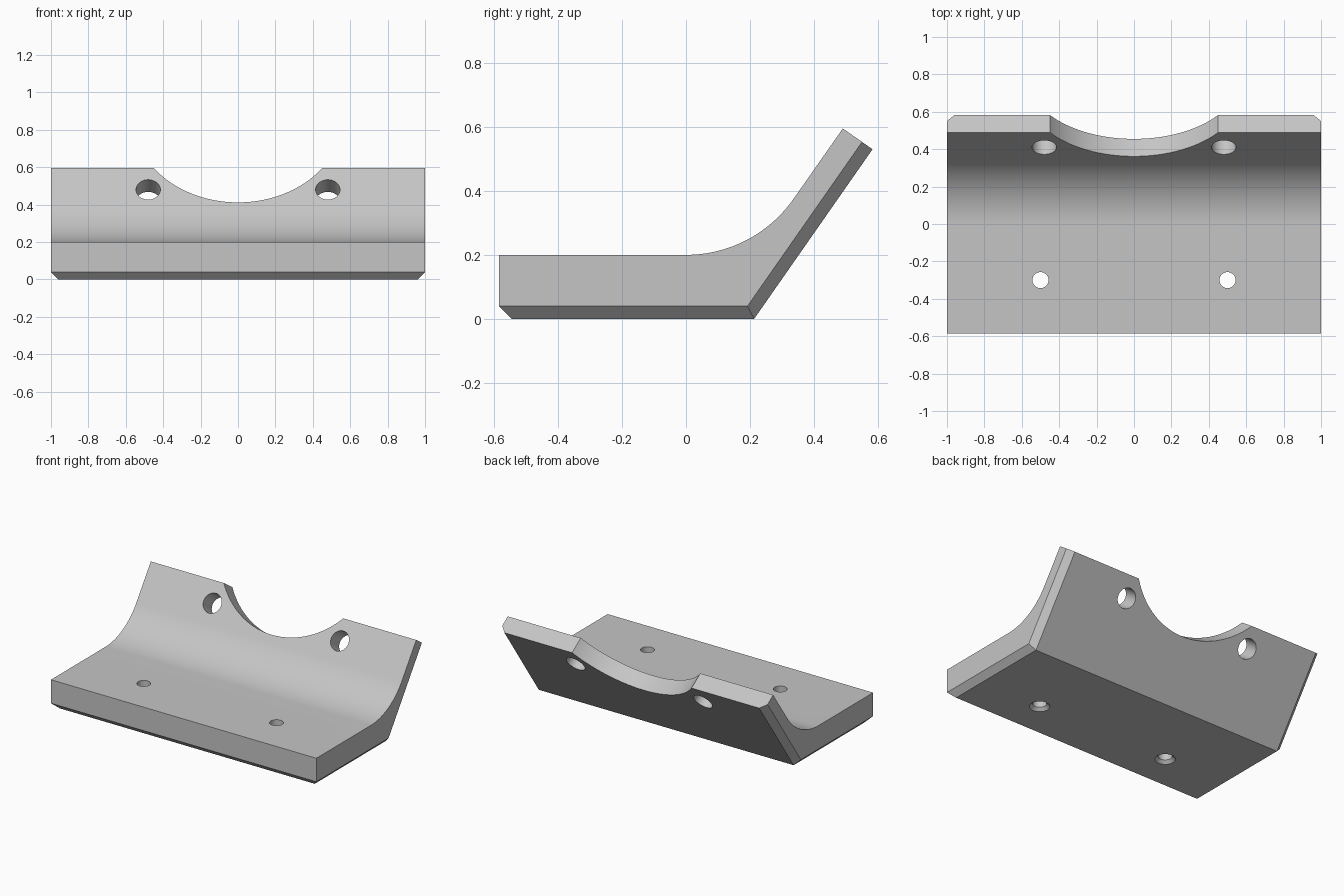
import bpy, bmesh
from math import sin, cos, radians
from mathutils import Matrix, Vector

cube = bpy.data.objects.get("Cube")
if cube:
    bpy.data.objects.remove(cube, do_unlink=True)

TILT = radians(55)          # slope of the back plate
FILLET = 0.41               # inner bend radius
CHAMFER = 0.04
HALF_W = 1.0

grey = bpy.data.materials.new("light_grey")
grey.use_nodes = True
colour = (0.56, 0.56, 0.56, 1)
grey.diffuse_color = colour
grey.node_tree.nodes["Principled BSDF"].inputs["Base Color"].default_value = colour


def make_object(name, bm):
    bmesh.ops.recalc_face_normals(bm, faces=bm.faces)
    mesh = bpy.data.meshes.new(name)
    bm.to_mesh(mesh)
    bm.free()
    mesh.materials.append(grey)
    ob = bpy.data.objects.new(name, mesh)
    bpy.context.collection.objects.link(ob)
    return ob


def cutter(name, centre, r_low, r_high, depth, tilt=0.0, segments=48):
    bm = bmesh.new()
    bmesh.ops.create_cone(bm, cap_ends=True, segments=segments,
                          radius1=r_low, radius2=r_high, depth=depth,
                          matrix=Matrix.Translation(centre) @ Matrix.Rotation(tilt, 4, 'X'))
    ob = make_object(name, bm)
    ob.hide_render = True
    return ob


# Side profile (y, z): flat base, curved bend, sloping back plate
profile = [(-0.585, 0), (0.213, 0), (0.583, 0.53), (0.49, 0.595)]
steps = 24
for i in range(steps, -1, -1):
    a = TILT * i / steps
    profile.append((FILLET * sin(a), 0.2 + FILLET * (1 - cos(a))))
profile.append((-0.585, 0.2))

bm = bmesh.new()
rings = [[bm.verts.new((x, y, z)) for y, z in profile] for x in (-HALF_W, HALF_W)]
bm.faces.new(rings[0])
bm.faces.new(rings[1][::-1])
n = len(profile)
for i in range(n):
    j = (i + 1) % n
    bm.faces.new((rings[0][i], rings[1][i], rings[1][j], rings[0][j]))
bmesh.ops.recalc_face_normals(bm, faces=bm.faces)

# Chamfer the front bottom edge and the outer side edges
edges = [bm.edges.get((rings[0][0], rings[1][0]))]
for ring in rings:
    edges += [bm.edges.get((ring[0], ring[1])), bm.edges.get((ring[1], ring[2]))]
bmesh.ops.bevel(bm, geom=edges, offset=CHAMFER, offset_type='OFFSET',
                segments=1, affect='EDGES', profile=0.5)
bracket = make_object("angled_bracket", bm)

# Base screw holes with countersinks, and tilted back plate holes
cutters = []
for side, s in (("right", -1), ("left", 1)):
    cutters.append(cutter(side + "_base_hole", (s * 0.5, -0.3, 0.1), 0.043, 0.043, 0.5))
    cutters.append(cutter(side + "_countersink", (s * 0.5, -0.3, 0), 0.083, 0.043, 0.04))
    cutters.append(cutter(side + "_back_hole", (s * 0.48, 0.41, 0.48), 0.065, 0.065, 0.5, TILT))

# Round notch in the top edge of the back plate
up_slope = Vector((0, cos(TILT), sin(TILT)))
notch_radius = 0.565
notch_centre = Vector((0, 0.49, 0.595)) + up_slope * (notch_radius - 0.2235)
cutters.append(cutter("top_notch", notch_centre, notch_radius, notch_radius, 0.6, TILT, 128))

bpy.ops.object.select_all(action='DESELECT')
bpy.context.view_layer.objects.active = bracket
bracket.select_set(True)
for c in cutters:
    mod = bracket.modifiers.new(c.name, 'BOOLEAN')
    mod.operation = 'DIFFERENCE'
    mod.solver = 'EXACT'
    mod.object = c
    bpy.ops.object.modifier_apply(modifier=mod.name)
    bpy.data.objects.remove(c, do_unlink=True)

bpy.ops.object.shade_smooth_by_angle(angle=radians(25))
